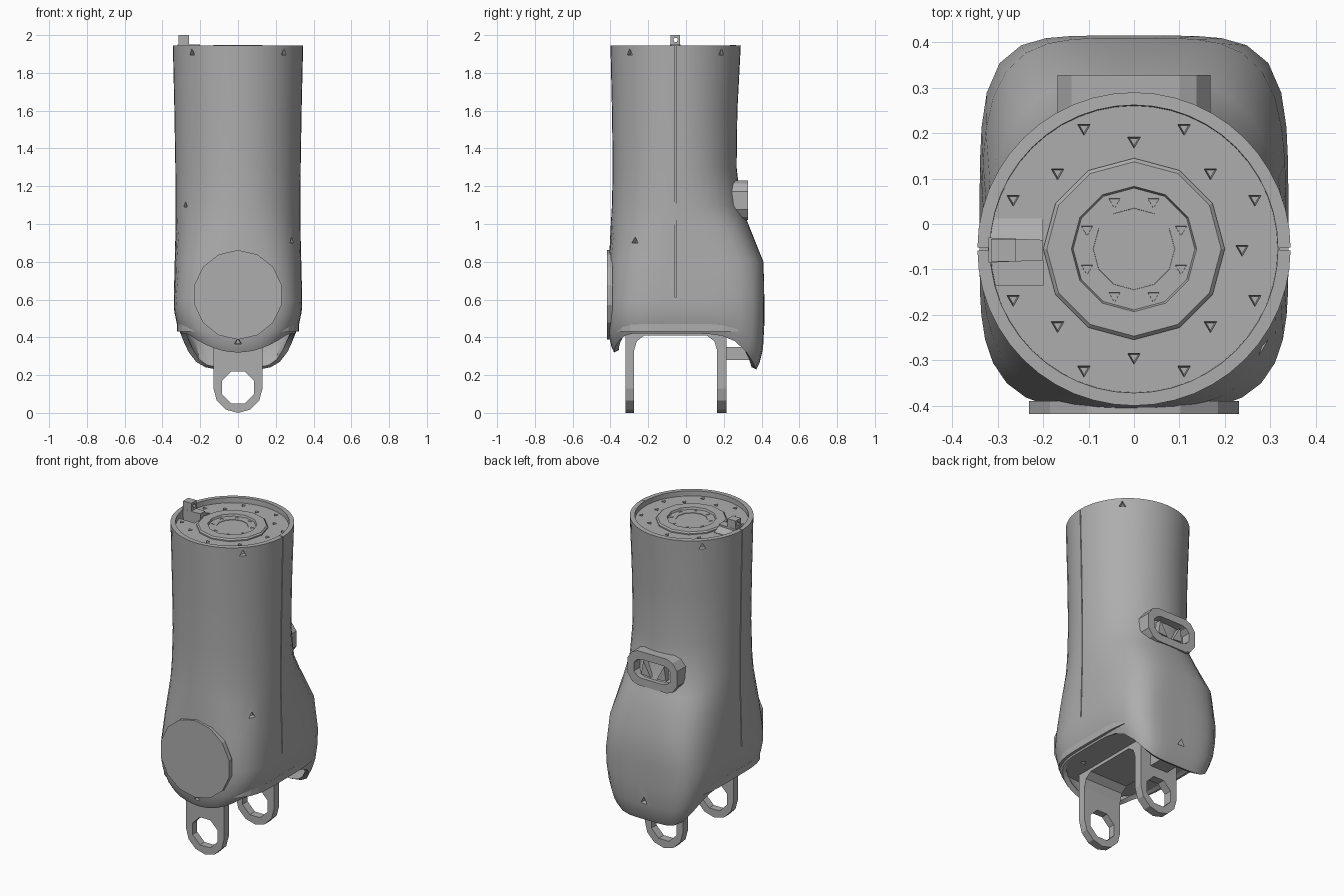
import bpy, bmesh
from math import sin, cos, pi, radians
from mathutils import Vector, Matrix

cube = bpy.data.objects.get("Cube")
if cube:
    bpy.data.objects.remove(cube, do_unlink=True)

grey = bpy.data.materials.new("shell grey")
grey.use_nodes = True
grey.diffuse_color = (0.42, 0.42, 0.42, 1)
grey.node_tree.nodes["Principled BSDF"].inputs["Base Color"].default_value = grey.diffuse_color
CY = -0.055   # axis of the round column
TAU = 2 * pi


def make(name, bm):
    mesh = bpy.data.meshes.new(name)
    bm.to_mesh(mesh)
    bm.free()
    mesh.materials.append(grey)
    ob = bpy.data.objects.new(name, mesh)
    bpy.context.collection.objects.link(ob)
    return ob


def apply(ob, kind, **settings):
    mod = ob.modifiers.new(kind, kind)
    for key, value in settings.items():
        setattr(mod, key, value)
    bpy.context.view_layer.objects.active = ob
    bpy.ops.object.modifier_apply(modifier=mod.name)


def carve(ob, cutter, operation="DIFFERENCE"):
    apply(ob, "BOOLEAN", object=cutter, operation=operation, solver="EXACT")
    bpy.data.objects.remove(cutter, do_unlink=True)


def smooth(ob, angle=30):
    bpy.ops.object.select_all(action="DESELECT")
    ob.select_set(True)
    bpy.context.view_layer.objects.active = ob
    bpy.ops.object.shade_smooth_by_angle(angle=radians(angle))


def prism(name, points, low, high, axis):
    """Extrude a 2D outline along x, y or z."""
    bm = bmesh.new()
    k = "xyz".index(axis)
    place = lambda p, h: Vector((*p[:k], h, *p[k:]))
    a, b = ([bm.verts.new(place(p, h)) for p in points] for h in (low, high))
    bm.faces.new(a)
    bm.faces.new(b)
    for i in range(len(a)):
        j = (i + 1) % len(a)
        bm.faces.new((a[i], a[j], b[j], b[i]))
    bmesh.ops.recalc_face_normals(bm, faces=bm.faces)
    return make(name, bm)


def box(name, x, y, z):
    return prism(name, [(x[0], y[0]), (x[1], y[0]), (x[1], y[1]), (x[0], y[1])], *z, "z")


def ngon(n, r, cx=0, cy=0, start=0.0):
    return [(cx + r * cos(start + TAU * i / n), cy + r * sin(start + TAU * i / n)) for i in range(n)]


def turned(name, profile, sides):
    """Closed solid turned round the column axis; the profile starts and ends on it."""
    bm = bmesh.new()
    rows = [[bm.verts.new((x, y, z)) for x, y in ngon(sides, r, 0, CY)] for r, z in profile]
    for a, b in zip(rows, rows[1:]):
        for i in range(sides):
            j = (i + 1) % sides
            bm.faces.new((a[i], a[j], b[j], b[i]))
    bm.faces.new(rows[0])
    bm.faces.new(rows[-1])
    bmesh.ops.recalc_face_normals(bm, faces=bm.faces)
    return make(name, bm)


def holes(spots, r, depth):
    """Three-sided screw hole cutters at (position, outward direction)."""
    bm = bmesh.new()
    for pos, direction in spots:
        turn = Vector(direction).to_track_quat("Z", "Y").to_matrix().to_4x4()
        bmesh.ops.create_cone(bm, cap_ends=True, segments=3, radius1=r * 0.6, radius2=r,
                              depth=depth, matrix=Matrix.Translation(pos) @ turn)
    return make("hole_cutter", bm)


# Shell: column that swells into a squared foot (z, half width, front, back, squareness front/back)
LEVELS = [(1.945, .345, -.400, .290, 2, 2), (1.6, .337, -.392, .272, 2, 2),
          (1.3, .332, -.388, .268, 2, 2), (1.1, .330, -.392, .290, 2.1, 2.2),
          (1.0, .330, -.398, .330, 2.2, 2.6), (0.8, .335, -.408, .410, 2.8, 4),
          (0.6, .340, -.413, .415, 3.6, 5)]
SIDES = 48


def section(level, t):
    z, w, front, back, nf, nb = level
    c, s = cos(t), sin(t)
    n = nb if s > 0 else nf
    d = back - CY if s > 0 else CY - front
    k = (abs(c) ** n + abs(s) ** n) ** (-1 / n)
    return Vector((w * c * k, CY + d * s * k, z))


bm = bmesh.new()
angles = [TAU * i / SIDES for i in range(SIDES)]
rows = [[section(level, t) for t in angles] for level in LEVELS]
for f in (0.35, 0.7, 0.9, 1.0):
    row = []
    for t in angles:
        p = section(LEVELS[-1], t)
        side = abs(p.x) / LEVELS[-1][1]
        edge = 0.23 + 0.19 * side ** 5 if sin(t) > 0 else min(0.42, 0.32 + 0.13 * side ** 2)
        shrink = 1 - 0.11 * f ** 2.5
        row.append(Vector((p.x * shrink, CY + (p.y - CY) * (1 - 0.09 * f ** 5),
                           p.z + (edge - p.z) * f)))
    rows.append(row)
rings = [[bm.verts.new(p) for p in row] for row in rows]
for up, low in zip(rings, rings[1:]):
    for i in range(SIDES):
        j = (i + 1) % SIDES
        bm.faces.new((low[i], low[j], up[j], up[i]))
shell = make("shell", bm)
apply(shell, "SOLIDIFY", thickness=0.028, offset=-1)

# Screw holes and the two side seams in the shell
spots = []
for k in range(4):
    d = Vector((cos(pi / 4 + k * pi / 2), sin(pi / 4 + k * pi / 2), 0))
    spots.append((Vector((0, CY, 1.905)) + d * 0.34, d))
spots += [((.285, -.27, .91), (.8, -.6, 0)), ((-.285, -.25, 1.1), (-.8, -.6, 0)),
          ((0, -.40, .375), (0, -1, 0)), ((0, .39, .36), (0, 1, 0))]
carve(shell, holes(spots, 0.028, 0.05))
for s in (-1, 1):
    carve(shell, box("seam_cutter", sorted((s * .322, s * .36)), (CY - .003, CY + .003), (.61, 2)))
smooth(shell)

# Flat round pad on the front of the foot
pad = prism("front_pad", ngon(14, .237, 0, .625, pi / 14), -.418, -.39, "y")

# Recessed end plate with raised hub
plate = turned("end_plate", [(.322, 1.85), (.322, 1.915), (.19, 1.915)], 24)
hub = turned("hub", [(.2, 1.86), (.2, 1.922), (.192, 1.93), (.138, 1.93), (.134, 1.918),
                     (.09, 1.918), (.086, 1.895), (.04, 1.895), (.04, 1.875)], 12)
around = lambda r, n, z, off: [((r * cos(off + TAU * i / n), CY + r * sin(off + TAU * i / n), z), (0, 0, 1))
                               for i in range(n)]
carve(plate, holes(around(.238, 8, 1.905, 0) + around(.288, 8, 1.905, pi / 8), 0.018, 0.04))
carve(hub, holes(around(.112, 8, 1.91, pi / 8) + around(.062, 3, 1.89, pi / 3), 0.016, 0.03))
carve(plate, box("notch_cutter", (-.32, -.2), (-.135, -.08), (1.88, 2)))

# Locating clip on the end plate
clip_base = prism("clip_base", [(-.32, -.085), (-.2, -.08), (-.2, -.035), (-.32, -.03)], 1.9, 1.95, "z")
clip = box("clip_tab", (-.315, -.26), (-.083, -.033), (1.93, 2.0))
carve(clip, prism("clip_hole", ngon(6, .012, CY, 1.975), -.4, -.2, "x"))
ramp = prism("clip_ramp", [(-.035, 1.9), (.012, 1.9), (.012, 1.918), (-.035, 1.94)], -.32, -.2, "x")


# Connector port on the back
def pill(w, h):
    quarter = [(w, .45 * h), (.82 * w, .85 * h), (.6 * w, h)]
    right = quarter + [(x, -z) for x, z in reversed(quarter)]
    pts = right[:3] + [(-x, z) for x, z in reversed(right[:3])]
    return [(x, z + 1.125) for x, z in pts + [(-x, -z) for x, z in pts]]


port = prism("back_port", pill(.168, .105), .2, .328, "y")
carve(port, prism("port_cutter", pill(.125, .058), .27, .4, "y"))
for s in (-1, 1):
    prism("port_plug", [(s * .02, 1.08), (s * .085, 1.085), (s * .07, 1.17)], .26, .315, "y")

# Fork bracket: arch profile trimmed to rounded lugs, then bored
fork = prism("fork", [(-.32, 0), (-.32, .46), (.215, .46), (.215, 0), (.165, 0), (.165, .33),
                      (.15, .38), (.11, .41), (-.22, .41), (-.26, .38), (-.275, .33), (-.275, 0)],
             -.2, .2, "x")
outline = [(-.13 * cos(pi * i / 6), .13 - .13 * sin(pi * i / 6)) for i in range(7)]
carve(fork, prism("lug_outline", outline + [(.13, .5), (-.13, .5)], -.5, .5, "y"), "INTERSECT")
carve(fork, prism("bore_cutter", ngon(8, .092, 0, .135, pi / 8), -.5, .5, "y"))

# Stub joining the rear lug to the shell, and the ceiling inside the foot
stub = box("rear_stub", (-.06, .06), (.2, .36), (.28, .35))
ceiling = prism("foot_ceiling", [(p.x * .96, CY + (p.y - CY) * .96) for p in rows[-4]], .43, .47, "z")
carve(ceiling, holes([((x, y, .43), (0, 0, -1)) for x in (-.2, .2) for y in (-.2, .2)], .025, .04))
